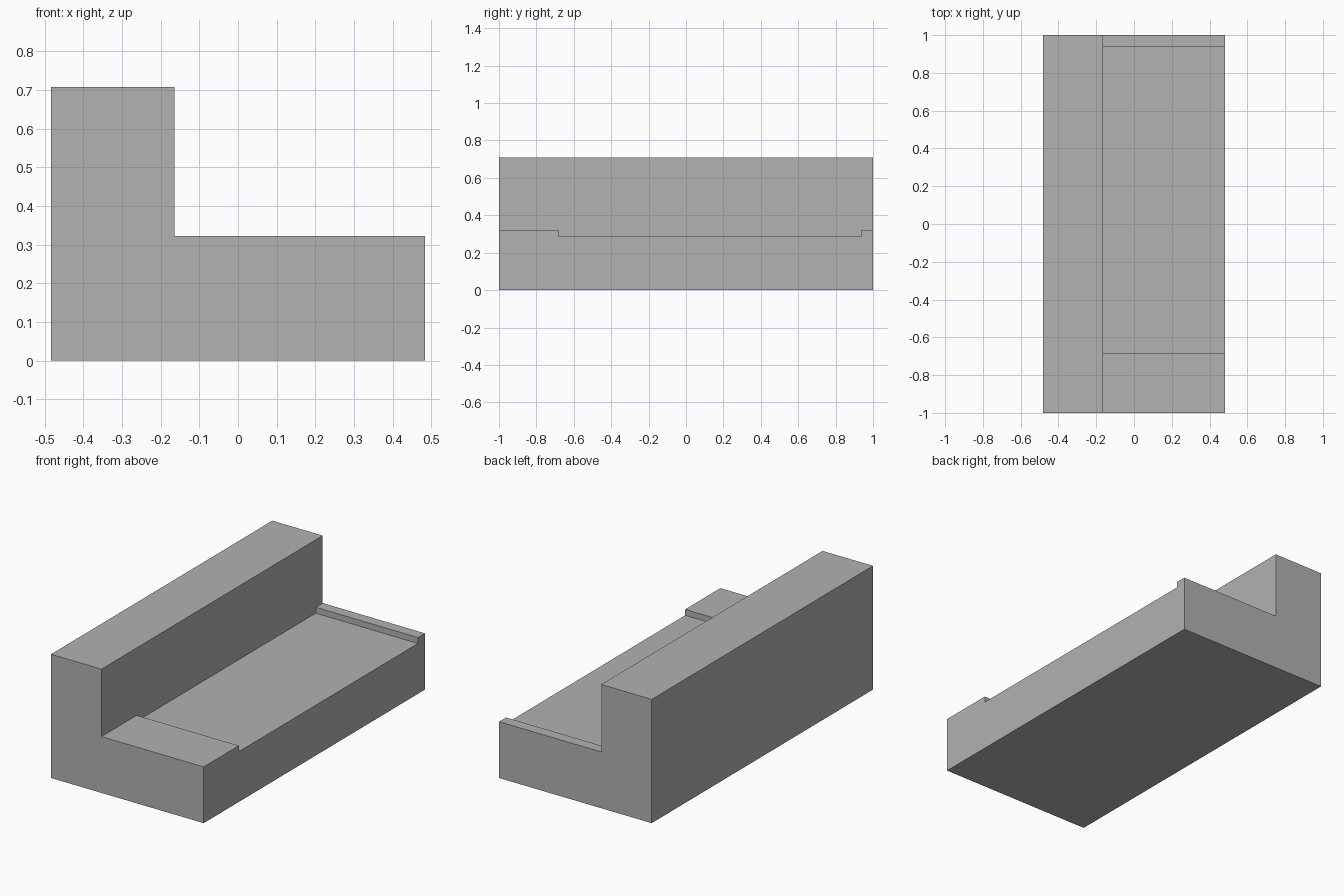
import bpy
import bmesh
from mathutils import Vector

old = bpy.data.objects.get("Cube")
if old:
    bpy.data.objects.remove(old, do_unlink=True)

HALF_W, HALF_L, HEIGHT = 0.483, 1.0, 0.708
WALL_X = -0.164              # inner face of the tall back wall
LEDGE_Z, BED_Z = 0.322, 0.288
BED_Y0, BED_Y1 = -0.682, 0.937

grey = bpy.data.materials.new("plain_grey")
grey.use_nodes = True
colour = (0.445, 0.445, 0.445, 1)
grey.diffuse_color = colour
grey.node_tree.nodes["Principled BSDF"].inputs["Base Color"].default_value = colour


def prism(name, profile, x0, x1):
    """Extrude a (y, z) profile along x."""
    bm = bmesh.new()
    face = bm.faces.new([bm.verts.new((x0, y, z)) for y, z in profile])
    grown = bmesh.ops.extrude_face_region(bm, geom=[face])["geom"]
    moved = [g for g in grown if isinstance(g, bmesh.types.BMVert)]
    bmesh.ops.translate(bm, verts=moved, vec=Vector((x1 - x0, 0, 0)))
    bmesh.ops.recalc_face_normals(bm, faces=bm.faces)
    mesh = bpy.data.meshes.new(name)
    bm.to_mesh(mesh)
    bm.free()
    mesh.materials.append(grey)
    obj = bpy.data.objects.new(name, mesh)
    bpy.context.collection.objects.link(obj)
    return obj


# Solid block the full size of the body
body = prism("stepped_body", [(-HALF_L, 0), (HALF_L, 0), (HALF_L, HEIGHT), (-HALF_L, HEIGHT)],
             -HALF_W, HALF_W)

# Space above the ledges and the sunken bed, cut away beside the wall
over = HALF_L + 0.2
cutter = prism("step_cutter", [
    (-over, LEDGE_Z), (BED_Y0, LEDGE_Z), (BED_Y0, BED_Z), (BED_Y1, BED_Z),
    (BED_Y1, LEDGE_Z), (over, LEDGE_Z), (over, over), (-over, over)],
    WALL_X, HALF_W + 0.2)
cutter.hide_render = True

cut = body.modifiers.new("step", "BOOLEAN")
cut.operation = "DIFFERENCE"
cut.solver = "EXACT"
cut.object = cutter

# Apply the cut and drop the cutter
bpy.context.view_layer.objects.active = body
body.select_set(True)
bpy.ops.object.modifier_apply(modifier=cut.name)
bpy.data.objects.remove(cutter, do_unlink=True)
